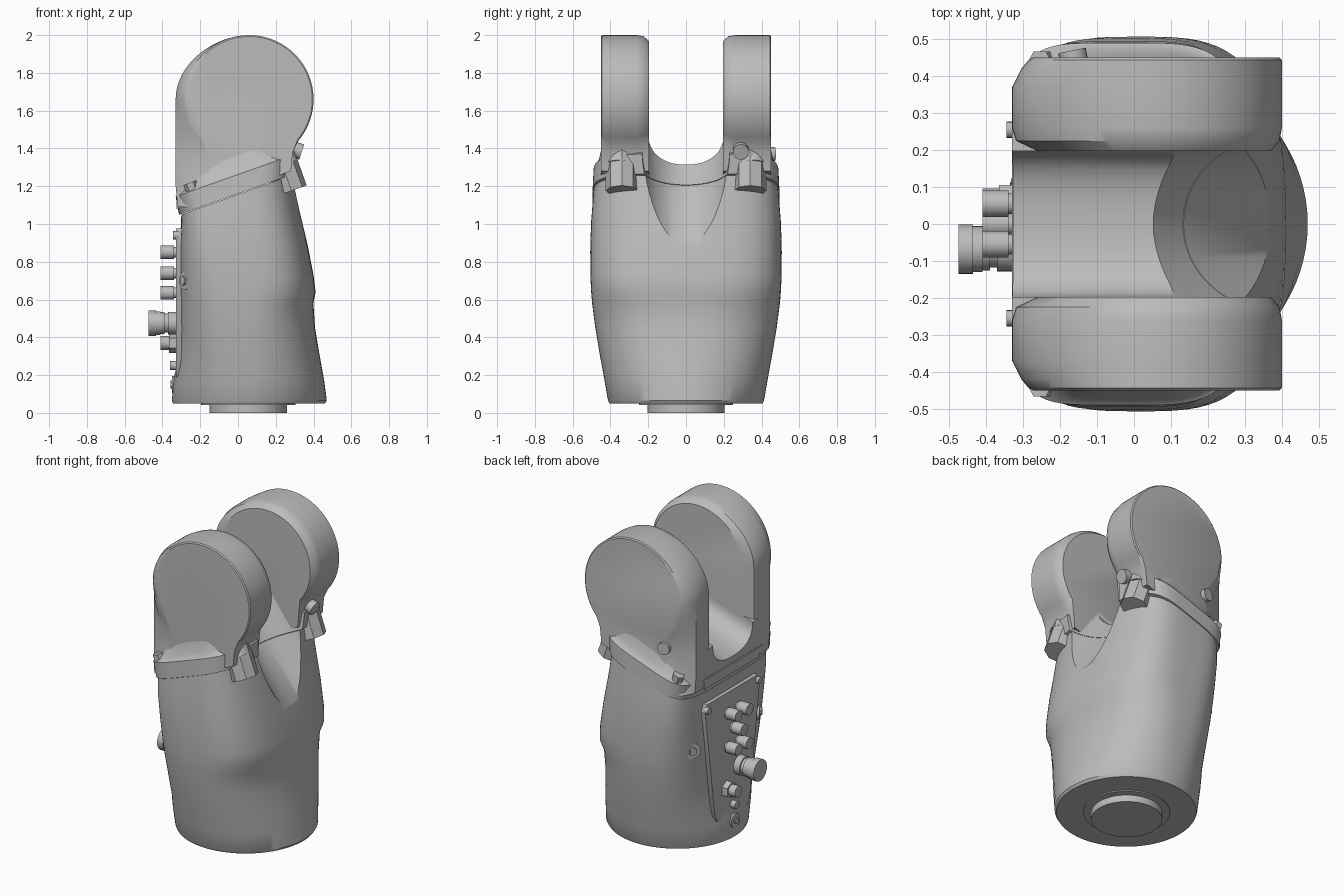
import bpy, bmesh
from math import cos, sin, pi, radians
from mathutils import Vector, Matrix

cube = bpy.data.objects.get("Cube")
if cube:
    bpy.data.objects.remove(cube, do_unlink=True)

grey = bpy.data.materials.new("cast_grey")
grey.use_nodes = True
grey.diffuse_color = (0.5, 0.5, 0.5, 1)
grey.node_tree.nodes["Principled BSDF"].inputs["Base Color"].default_value = (0.5, 0.5, 0.5, 1)

TILT = 0.356
SLANT = Vector((-TILT, 0, 1)).normalized()


def finish(name, bm):
    bmesh.ops.recalc_face_normals(bm, faces=bm.faces)
    mesh = bpy.data.meshes.new(name)
    bm.to_mesh(mesh)
    bm.free()
    mesh.materials.append(grey)
    ob = bpy.data.objects.new(name, mesh)
    bpy.context.collection.objects.link(ob)
    return ob


def skin(name, rings):
    """Join equal rings of points into a closed solid."""
    bm = bmesh.new()
    loops = [[bm.verts.new(p) for p in ring] for ring in rings]
    n = len(loops[0])
    for a, b in zip(loops, loops[1:]):
        for i in range(n):
            j = (i + 1) % n
            bm.faces.new((a[i], a[j], b[j], b[i]))
    bm.faces.new(loops[0])
    bm.faces.new(loops[-1])
    return finish(name, bm)


def power(v, e):
    return abs(v) ** e * (1 if v >= 0 else -1)


def section(z, x0, x1, half_y, n_back, n_front, tilt, count=80):
    """Rounded-square cross-section; each x half has its own squareness."""
    ring = []
    for i in range(count):
        t = 2 * pi * i / count
        n = n_front if cos(t) > 0 else n_back
        x = (x0 + x1) / 2 + (x1 - x0) / 2 * power(cos(t), 2 / n)
        ring.append((x, half_y * power(sin(t), 2 / n), z + tilt * x))
    return ring


def cylinder(name, loc, axis, r, depth, sides=24, r2=None):
    bm = bmesh.new()
    rot = Vector(axis).to_track_quat('Z', 'Y').to_matrix().to_4x4()
    bmesh.ops.create_cone(bm, cap_ends=True, segments=sides, radius1=r,
                          radius2=r if r2 is None else r2, depth=depth,
                          matrix=Matrix.Translation(loc) @ rot)
    return finish(name, bm)


def activate(ob):
    bpy.ops.object.select_all(action='DESELECT')
    ob.select_set(True)
    bpy.context.view_layer.objects.active = ob


def cut(ob, cutter):
    activate(ob)
    mod = ob.modifiers.new("cut", 'BOOLEAN')
    mod.operation = 'DIFFERENCE'
    mod.solver = 'EXACT'
    mod.object = cutter
    bpy.ops.object.modifier_apply(modifier=mod.name)


# Main housing: round foot swelling into a squarer shoulder with a slanted top
housing = skin("housing", [section(*s) for s in (
    (0.05, -0.345, 0.46, 0.405, 2, 2, 0),
    (0.065, -0.35, 0.47, 0.413, 2, 2, 0),
    (0.18, -0.34, 0.455, 0.433, 2.2, 2.1, 0),
    (0.30, -0.315, 0.433, 0.455, 2.5, 2.2, 0),
    (0.45, -0.31, 0.408, 0.48, 2.8, 2.35, 0),
    (0.58, -0.31, 0.399, 0.497, 3.1, 2.5, 0),
    (0.64, -0.31, 0.411, 0.502, 3.3, 2.8, 0),
    (0.72, -0.31, 0.40, 0.506, 3.5, 2.9, 0.02),
    (0.85, -0.308, 0.37, 0.507, 3.9, 3, 0.09),
    (1.00, -0.305, 0.33, 0.503, 4.5, 3.1, 0.2),
    (1.157, -0.30, 0.29, 0.49, 5, 3.4, TILT))])

# Slanted flange with a shoulder drawing in to the fork
flange = skin("flange", [section(*s) for s in (
    (1.16, -0.312, 0.302, 0.495, 5, 3.8, TILT),
    (1.262, -0.33, 0.31, 0.49, 5.5, 4, TILT),
    (1.268, -0.325, 0.30, 0.483, 5.5, 4, TILT),
    (1.30, -0.29, 0.28, 0.465, 5, 4, TILT),
    (1.37, -0.26, 0.25, 0.449, 4, 4, TILT))])


# Heads: round discs; the back edge runs straight down inside, and waists in outside
def head_profile(y, back, grow, waist):
    r = 0.34 + grow
    pts = []
    for i in range(49):
        a = radians(-40 + 220 * i / 48)
        x = 0.06 + r * cos(a)
        if cos(a) < 0:
            x -= back * cos(a) ** 2
        pts.append((x, y, 1.66 + r * sin(a)))
    left = 0.06 - r - back
    return pts + [(left + 0.03 * waist, y, 1.53), (left + 0.09 * waist, y, 1.44),
                  (left + 0.12 * waist, y, 1.35), (left + 0.1 * waist, y, 1.2),
                  (left + 0.01, y, 1.09), (0.28, y, 1.28), (0.29, y, 1.38)]


for side, s in (("front", -1), ("back", 1)):
    skin(side + "_head", [head_profile(y * s, *p) for y, *p in (
        (0.197, 0.01, -0.03, 0), (0.225, 0.045, -0.006, 0), (0.26, 0.05, 0, 0),
        (0.37, 0.05, 0, 0), (0.42, 0.025, 0, 0.5), (0.444, 0.005, 0, 1), (0.45, 0, -0.007, 1))])

# Saddle block joining the heads
saddle = skin("saddle", [[(x, y, z) for x, z in (
    (-0.325, 1.08), (0.27, 1.28), (0.28, 1.52), (-0.33, 1.33))] for y in (-0.28, 0.28)])

# Cutters: sloping U-shaped channel between the heads and a steep valley below it
channel_rings = []
for x in (-0.8, 0.8):
    drop = 0.33 * (x - 0.04)
    arc = [(x, 0.198 * power(cos(t), 0.8), 1.45 + drop - 0.14 * power(sin(t), 0.8))
           for t in (pi * i / 28 for i in range(29))]
    channel_rings.append(arc + [(x, -0.198, 2.4), (x, 0.198, 2.4)])
channel = skin("channel_cutter", channel_rings)
valley = cylinder("valley_cutter", (0.3, 0, 1.4), (-0.6, 0, 0.8), 0.25, 1.6, 64)
for v in valley.data.vertices:
    v.co.y *= 0.93
for ob in (flange, saddle):
    cut(ob, channel)
for ob in (housing, flange, saddle):
    cut(ob, valley)
for ob in (channel, valley):
    bpy.data.objects.remove(ob, do_unlink=True)

# Bottom spigot and locating ring
cylinder("base_spigot", (0.055, 0, 0.03), (0, 0, 1), 0.205, 0.06, 64)
cylinder("base_ring", (0.055, 0, 0.048), (0, 0, 1), 0.25, 0.01, 64)

# Bolt bosses, blended ribs and bolts, on both sides
for side, s in (("front", -1), ("back", 1)):
    cylinder(side + "_bolt_boss", (0.25, 0.34 * s, 1.27), SLANT, 0.085, 0.2, 8)
    cylinder(side + "_boss_rib", (0.235, 0.34 * s, 1.04), (-0.24, 0, 1), 0.045, 0.34, 24, 0.07)
    cylinder(side + "_boss_tower", (0.222, 0.35 * s, 1.38), SLANT, 0.075, 0.14, 24, 0.045)
    cylinder(side + "_flange_bolt", (-0.245, 0.435 * s, 1.19), SLANT, 0.036, 0.06, 6)
    cylinder(side + "_housing_screw", (-0.272, 0.33 * s, 0.70), (-0.85, 0.5 * s, 0), 0.05, 0.03, 24)
    cylinder(side + "_housing_screw_head", (-0.28, 0.335 * s, 0.70), (-0.85, 0.5 * s, 0), 0.025, 0.035, 6)
    cylinder(side + "_panel_screw", (-0.33, 0.255 * s, 0.94), (-1, 0, 0), 0.022, 0.03, 16)
cylinder("fork_plug_left", (0.295, 0.29, 1.395), (0.9, 0, -0.3), 0.042, 0.09)
cylinder("fork_plug_back", (-0.16, 0.43, 1.37), (-0.2, 1, 0), 0.038, 0.08)

# Connector panel on the flat side, narrowing downwards
outline = ((0.15, 0.19), (0.175, 0.23), (0.275, 0.93), (0.255, 0.975))
ring = [(y, z) for y, z in outline] + [(-y, z) for y, z in reversed(outline)]
panel = skin("connector_panel", [[(x, y, z) for y, z in ring] for x in (-0.327, -0.24)])

OUT = (-1, 0, 0)
# Small round sockets
for i, (y, z) in enumerate(((0.055, 0.85), (-0.055, 0.85), (0, 0.74), (0.055, 0.635), (-0.055, 0.635))):
    cylinder(f"socket_{i + 1}", (-0.375, y, z), OUT, 0.036, 0.07)
    cylinder(f"socket_neck_{i + 1}", (-0.335, y, z), OUT, 0.028, 0.05)

# Large stepped plug
for i, (x, r, d) in enumerate(((-0.345, 0.06, 0.05), (-0.385, 0.05, 0.06), (-0.40, 0.058, 0.02),
                               (-0.455, 0.067, 0.04), (-0.425, 0.062, 0.03))):
    cylinder(f"main_plug_{i + 1}", (x, -0.068, 0.475), OUT, r, d, 32)

# Hex gland, lower panel screw and foot screw
cylinder("gland_nut", (-0.345, 0.06, 0.37), OUT, 0.052, 0.04, 6)
cylinder("gland_cap", (-0.385, 0.06, 0.37), OUT, 0.036, 0.05)
cylinder("lower_panel_screw", (-0.34, 0, 0.25), OUT, 0.024, 0.04, 16)
cylinder("foot_screw_seat", (-0.335, 0, 0.15), OUT, 0.045, 0.03)
cylinder("foot_screw", (-0.34, 0, 0.15), OUT, 0.022, 0.034, 6)

# Smooth shading with crisp edges
for ob in list(bpy.context.scene.objects):
    if ob.type == 'MESH' and ob.data.materials and ob.data.materials[0] == grey:
        activate(ob)
        bpy.ops.object.shade_smooth_by_angle(angle=radians(32))
